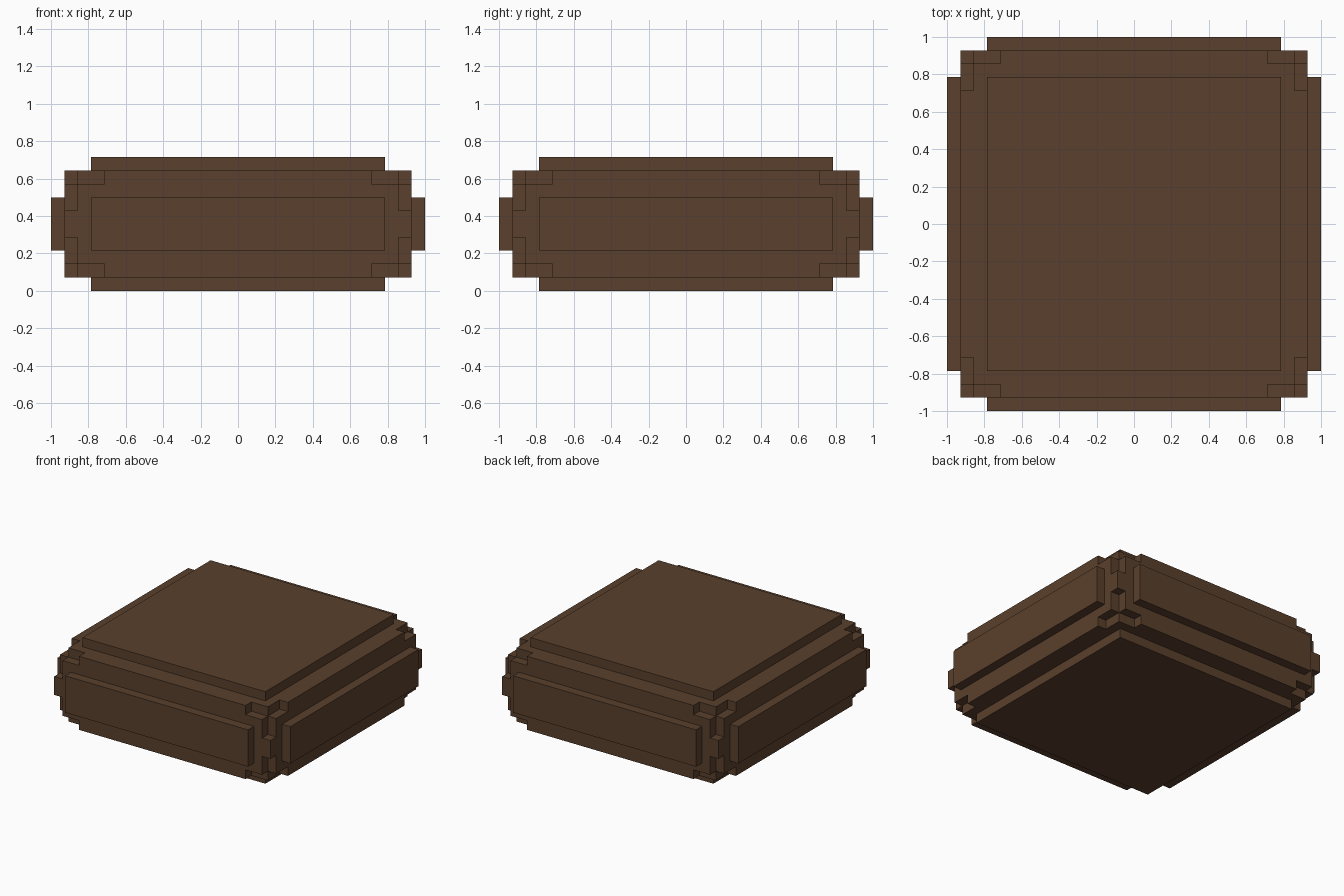
import bpy
import bmesh
from itertools import product
from mathutils import Vector

U = 1 / 14                       # size of one block unit
CENTRE = Vector((0, 0, 5 * U))

if "Cube" in bpy.data.objects:
    bpy.data.objects.remove(bpy.data.objects["Cube"])

brown = bpy.data.materials.new("dark_brown")
brown.use_nodes = True
colour = (0.102, 0.051, 0.026, 1)
brown.diffuse_color = colour
brown.node_tree.nodes["Principled BSDF"].inputs["Base Color"].default_value = colour


def finish(name, bm):
    bmesh.ops.recalc_face_normals(bm, faces=bm.faces)
    mesh = bpy.data.meshes.new(name)
    bm.to_mesh(mesh)
    bm.free()
    mesh.materials.append(brown)
    obj = bpy.data.objects.new(name, mesh)
    bpy.context.collection.objects.link(obj)
    return obj


def add_box(name, low, high):
    """Box between two corners, in block units from the centre."""
    bm = bmesh.new()
    bmesh.ops.create_cube(bm, size=1)
    low, high = Vector(low), Vector(high)
    for v in bm.verts:
        t = v.co + Vector((0.5, 0.5, 0.5))
        v.co = CENTRE + U * Vector([a + (b - a) * k for a, b, k in zip(low, high, t)])
    return finish(name, bm)


def add_notched_core(name, half):
    """Block whose edges are cut one unit deep for three units at each corner."""
    grid = [(-h, 1 - h, 3 - h, h - 3, h - 1, h) for h in half]

    def solid(cell):
        if min(cell) < 0 or max(cell) > 4:
            return False
        outer = sum(i in (0, 4) for i in cell)
        return not (outer == 3 or (outer == 2 and 2 not in cell))

    bm = bmesh.new()
    for cell in filter(solid, product(range(5), repeat=3)):
        for axis, side in product(range(3), (0, 1)):
            neighbour = list(cell)
            neighbour[axis] += 2 * side - 1
            if solid(neighbour):
                continue
            a, b = (axis + 1) % 3, (axis + 2) % 3
            ring = []
            for da, db in ((0, 0), (1, 0), (1, 1), (0, 1)):
                p = list(cell)
                p[axis] += side
                p[a] += da
                p[b] += db
                ring.append(bm.verts.new(CENTRE + U * Vector([grid[k][p[k]] for k in range(3)])))
            bm.faces.new(ring if side else ring[::-1])
    bmesh.ops.remove_doubles(bm, verts=bm.verts, dist=0.001)
    bmesh.ops.dissolve_limit(bm, angle_limit=0.01, verts=bm.verts, edges=bm.edges)
    return finish(name, bm)


# Main body with notched corners
HALF = (13, 13, 4)
add_notched_core("body", HALF)

# Raised panel on each of the six sides, sunk slightly into the body
PANEL = (11, 11, 2)
NAMES = (("right_panel", "left_panel"), ("front_panel", "back_panel"),
         ("bottom_panel", "top_panel"))
for axis, side in product(range(3), (0, 1)):
    low, high = [-p for p in PANEL], list(PANEL)
    inner, outer = HALF[axis] - 0.2, HALF[axis] + 1
    low[axis], high[axis] = (inner, outer) if side else (-outer, -inner)
    add_box(NAMES[axis][side], low, high)
